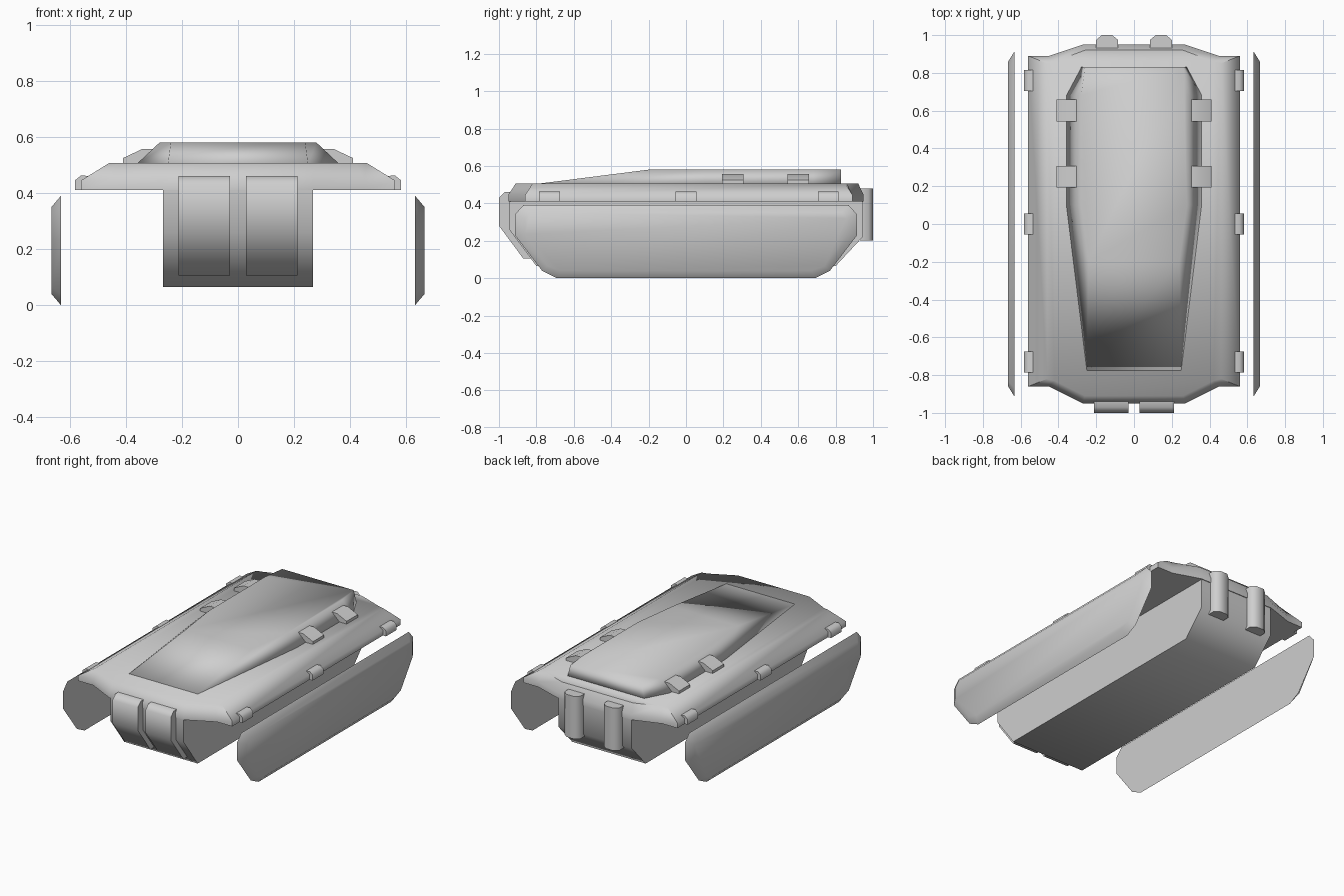
import bpy, bmesh, math

cube = bpy.data.objects.get("Cube")
if cube:
    bpy.data.objects.remove(cube, do_unlink=True)

grey = bpy.data.materials.new("plain_grey")
grey.use_nodes = True
grey.diffuse_color = (0.62, 0.62, 0.62, 1)
grey.node_tree.nodes["Principled BSDF"].inputs["Base Color"].default_value = (0.62, 0.62, 0.62, 1)


def loft(name, rings, angle):
    """Join closed rings of points, cap both ends, smooth below the angle."""
    bm = bmesh.new()
    loops = [[bm.verts.new(p) for p in ring] for ring in rings]
    n = len(loops[0])
    for a, b in zip(loops, loops[1:]):
        for i in range(n):
            j = (i + 1) % n
            bm.faces.new((a[i], a[j], b[j], b[i]))
    bm.faces.new(loops[0])
    bm.faces.new(loops[-1])
    bmesh.ops.recalc_face_normals(bm, faces=bm.faces)
    mesh = bpy.data.meshes.new(name)
    bm.to_mesh(mesh)
    bm.free()
    mesh.materials.append(grey)
    obj = bpy.data.objects.new(name, mesh)
    bpy.context.collection.objects.link(obj)
    bpy.ops.object.select_all(action='DESELECT')
    obj.select_set(True)
    bpy.context.view_layer.objects.active = obj
    bpy.ops.object.shade_smooth_by_angle(angle=math.radians(angle))
    return obj


def mirrored(half):
    """Close a right-hand outline with its reflection across x = 0."""
    return half + [(-x, y) for x, y in reversed(half)]


def level(outline, z):
    return [(x, y, z) for x, y in outline]


def side_ring(x, profile):
    return [(x, y, z) for y, z in profile]


# Wide upper deck with sloping shoulders
rim = mirrored([(0.27, -0.95), (0.45, -0.86), (0.56, -0.86),
                (0.56, 0.89), (0.45, 0.89), (0.27, 0.95)])
shoulder = mirrored([(0.26, -0.91), (0.42, -0.83), (0.46, -0.82),
                     (0.46, 0.85), (0.42, 0.86), (0.26, 0.92)])
loft("upper_deck", [level(rim, 0.41), level(rim, 0.445), level(shoulder, 0.507)], 60)

# Narrow lower hull
hull = [(-0.945, 0.42), (-0.945, 0.26), (-0.8, 0.065),
        (0.8, 0.065), (0.945, 0.22), (0.945, 0.42)]
loft("lower_hull", [side_ring(-0.267, hull), side_ring(0.267, hull)], 55)

# Raised cover, ramping up from the front
base = mirrored([(0.25, -0.79), (0.36, 0.1), (0.36, 0.68), (0.28, 0.83)])
crown = mirrored([(0.24, -0.2), (0.28, 0.1), (0.28, 0.68), (0.26, 0.83)])
loft("raised_cover", [level(base, 0.505), level(crown, 0.58)], 180)

# Side skirts with bevelled outer rims
half_skirt = [(0.69, 0.0), (0.77, 0.04), (0.915, 0.23), (0.915, 0.34), (0.87, 0.39)]
half_face = [(0.67, 0.04), (0.74, 0.065), (0.86, 0.235), (0.86, 0.32), (0.83, 0.35)]
skirt_inner, skirt_outer = mirrored(half_skirt), mirrored(half_face)
for side, s in (("left", 1), ("right", -1)):
    loft(side + "_skirt", [side_ring(s * 0.632, skirt_inner),
                           side_ring(s * 0.666, skirt_outer)], 50)

    # Clips along the deck rim
    rim_clip = [(0.525, 0.41), (0.525, 0.46), (0.56, 0.463), (0.582, 0.445), (0.582, 0.41)]
    for i, y in enumerate((-0.73, 0.0, 0.76)):
        loft(f"{side}_rim_clip_{i + 1}",
             [[(s * x, y + d, z) for x, z in rim_clip] for d in (-0.055, 0.055)], 60)

    # Blocks straddling the cover edge
    block = [(0.3, 0.5), (0.3, 0.558), (0.34, 0.558), (0.41, 0.525), (0.41, 0.5)]
    for i, y in enumerate((0.25, 0.6)):
        loft(f"{side}_cover_block_{i + 1}",
             [[(s * x, y + d, z) for x, z in block] for d in (-0.058, 0.058)], 60)

    # Front plates wrapping under the nose
    plate = [(-0.92, 0.46), (-0.97, 0.46), (-1.0, 0.43), (-1.0, 0.28),
             (-0.87, 0.105), (-0.82, 0.105)]
    loft(side + "_front_plate", [side_ring(s * 0.028, plate), side_ring(s * 0.212, plate)], 60)

    # Upright ribs on the back
    rib = [(0.085, 0.93), (0.085, 0.975), (0.115, 1.0),
           (0.17, 1.0), (0.2, 0.975), (0.2, 0.93)]
    rib = [(s * x, y) for x, y in rib]
    loft(side + "_back_rib", [level(rib, 0.2), level(rib, 0.48)], 60)
